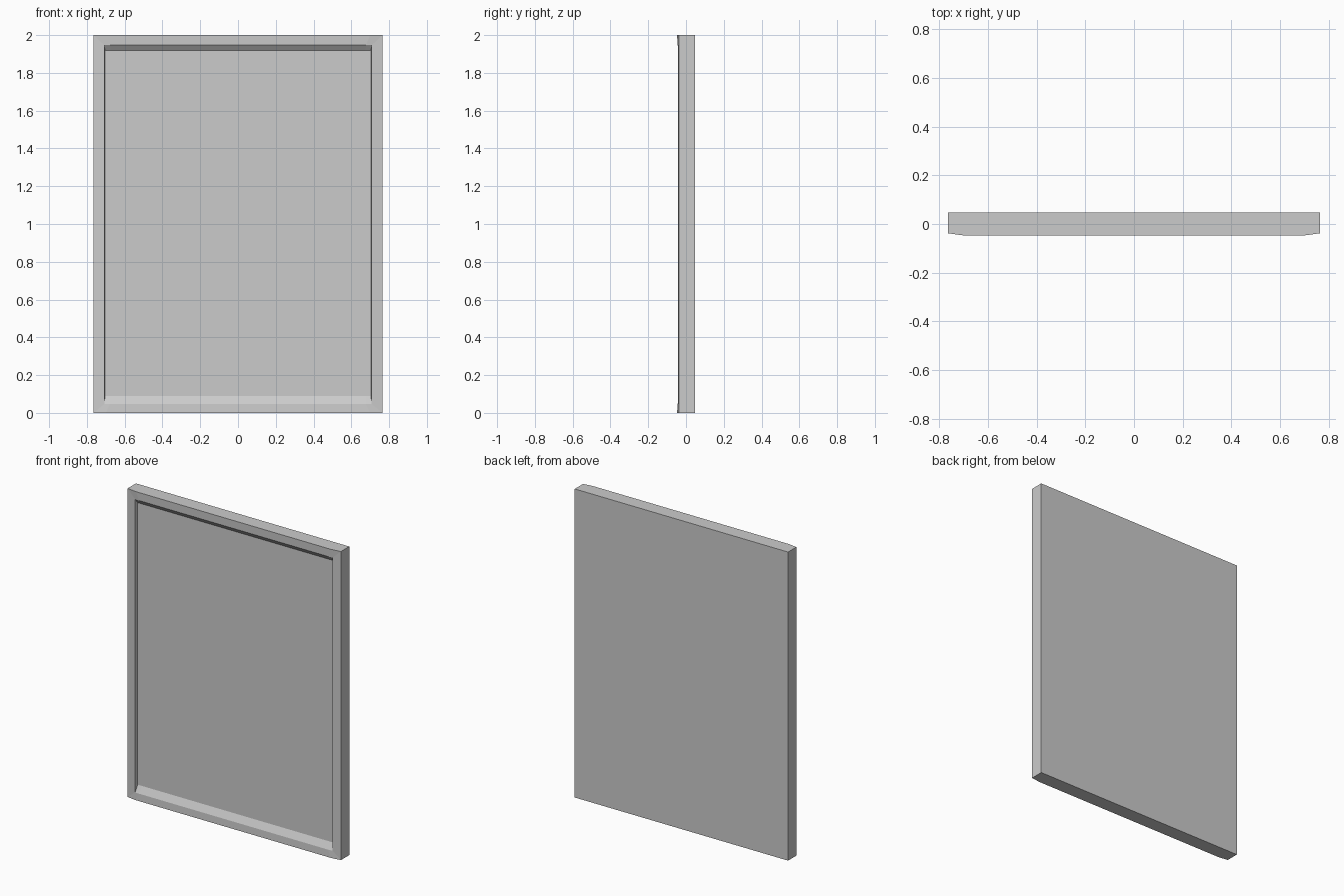
import bpy, bmesh

if "Cube" in bpy.data.objects:
    bpy.data.objects.remove(bpy.data.objects["Cube"])

BACK, FRONT, EDGE, FLOOR = 0.047, -0.047, -0.038, -0.022


def ring(bm, hw, z0, z1, y_corner, y_mid, inset):
    """Eight-point rectangular loop; the horizontal bars step forward between their ends."""
    xm = hw - inset
    pts = [(-hw, z0, y_corner), (-xm, z0, y_mid), (xm, z0, y_mid), (hw, z0, y_corner),
           (hw, z1, y_corner), (xm, z1, y_mid), (-xm, z1, y_mid), (-hw, z1, y_corner)]
    return [bm.verts.new((x, y, z)) for x, z, y in pts]


def bridge(bm, a, b):
    n = len(a)
    for i in range(n):
        j = (i + 1) % n
        bm.faces.new((a[i], a[j], b[j], b[i]))


def finish(bm, name):
    bmesh.ops.recalc_face_normals(bm, faces=bm.faces)
    me = bpy.data.meshes.new(name)
    bm.to_mesh(me)
    bm.free()
    ob = bpy.data.objects.new(name, me)
    bpy.context.collection.objects.link(ob)
    return ob


# Outer casing: flat back, side walls, front rim and sloped reveal
bm = bmesh.new()
loops = [
    ring(bm, 0.765, 0.0, 2.0, BACK, BACK, 0.065),
    ring(bm, 0.765, 0.0, 2.0, EDGE, FRONT, 0.065),
    ring(bm, 0.708, 0.047, 1.947, -0.043, -0.045, 0.03),
    ring(bm, 0.704, 0.09, 1.918, FLOOR, FLOOR, 0.03),
]
for a, b in zip(loops, loops[1:]):
    bridge(bm, a, b)
bm.faces.new(loops[0])
finish(bm, "frame")

# Recessed flat panel filling the opening
bm = bmesh.new()
corners = [(-0.704, 0.09), (0.704, 0.09), (0.704, 1.918), (-0.704, 1.918)]
face = bm.faces.new([bm.verts.new((x, FLOOR, z)) for x, z in corners])
face.normal_update()
panel = finish(bm, "panel")
if panel.data.polygons[0].normal.y > 0:
    panel.data.flip_normals()
